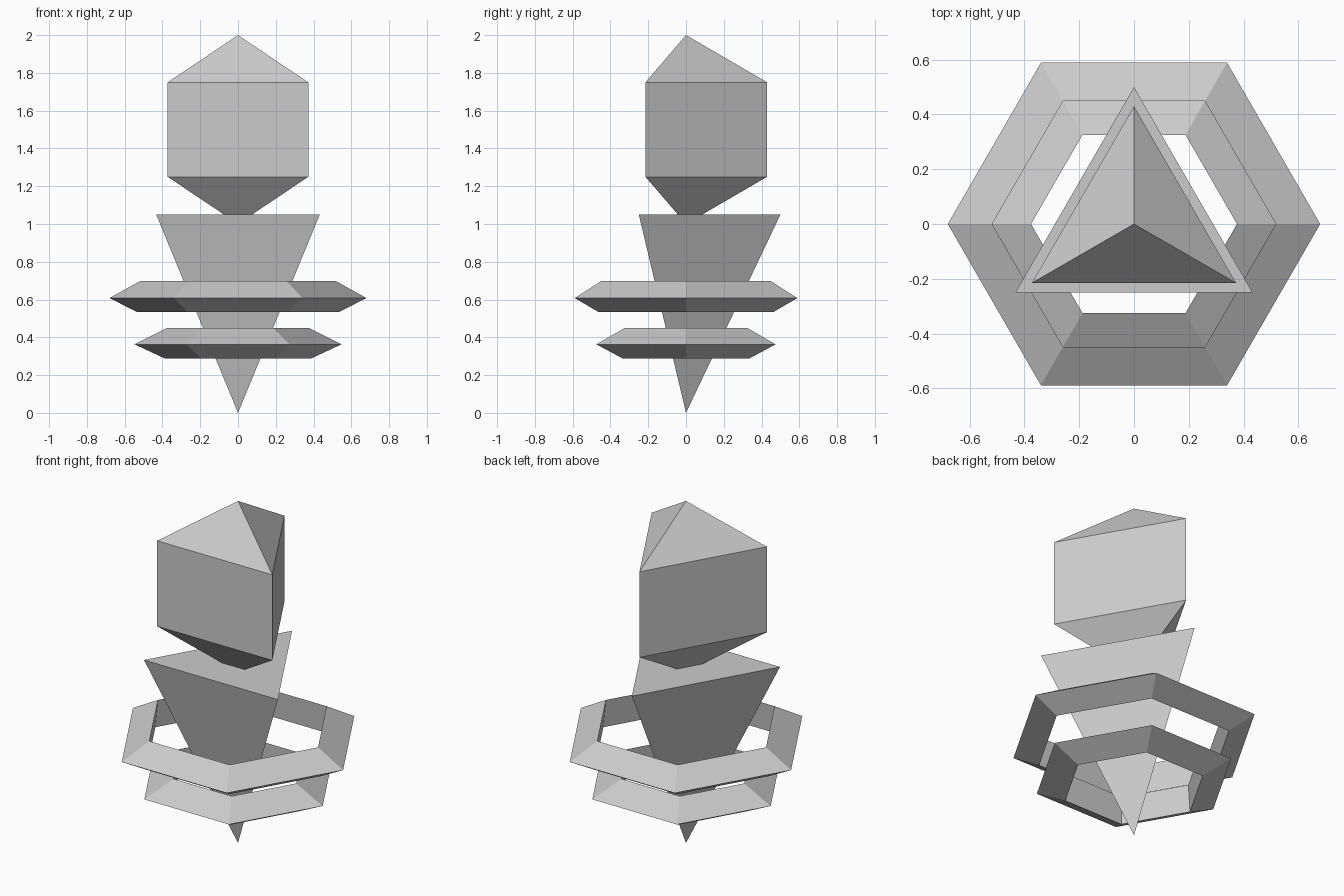
import bpy
import bmesh
from math import sin, cos, tau, pi

if "Cube" in bpy.data.objects:
    bpy.data.objects.remove(bpy.data.objects["Cube"])


def lathe(name, profile, sides, phase, ring=False):
    """Sweep an (r, z) profile round z in flat sides; ring=True closes the profile."""
    bm = bmesh.new()
    cols = [[bm.verts.new((r * cos(phase + tau * i / sides),
                           r * sin(phase + tau * i / sides), z))
             for r, z in profile] for i in range(sides)]
    steps = len(profile) if ring else len(profile) - 1
    for i in range(sides):
        a, b = cols[i], cols[(i + 1) % sides]
        for j in range(steps):
            k = (j + 1) % len(profile)
            bm.faces.new((a[j], b[j], b[k], a[k]))
    # Merge the points that meet on the axis
    bmesh.ops.remove_doubles(bm, verts=bm.verts, dist=1e-5)
    bmesh.ops.recalc_face_normals(bm, faces=bm.faces)
    mesh = bpy.data.meshes.new(name)
    bm.to_mesh(mesh)
    bm.free()
    obj = bpy.data.objects.new(name, mesh)
    bpy.context.collection.objects.link(obj)
    return obj


# Three-sided inverted spike with a flat top
lathe("base_spike", [(0, 0), (0.5, 1.05), (0, 1.05)], 3, pi / 2)

# Three-sided crystal, pointed at both ends
lathe("crystal", [(0, 1.0), (0.43, 1.25), (0.43, 1.75), (0, 2.0)], 3, pi / 2)

# Six-sided floating rings with a triangular section
lathe("upper_ring", [(0.68, 0.608), (0.518, 0.698), (0.535, 0.534)], 6, 0, ring=True)
lathe("lower_ring", [(0.548, 0.363), (0.376, 0.449), (0.387, 0.288)], 6, 0, ring=True)
